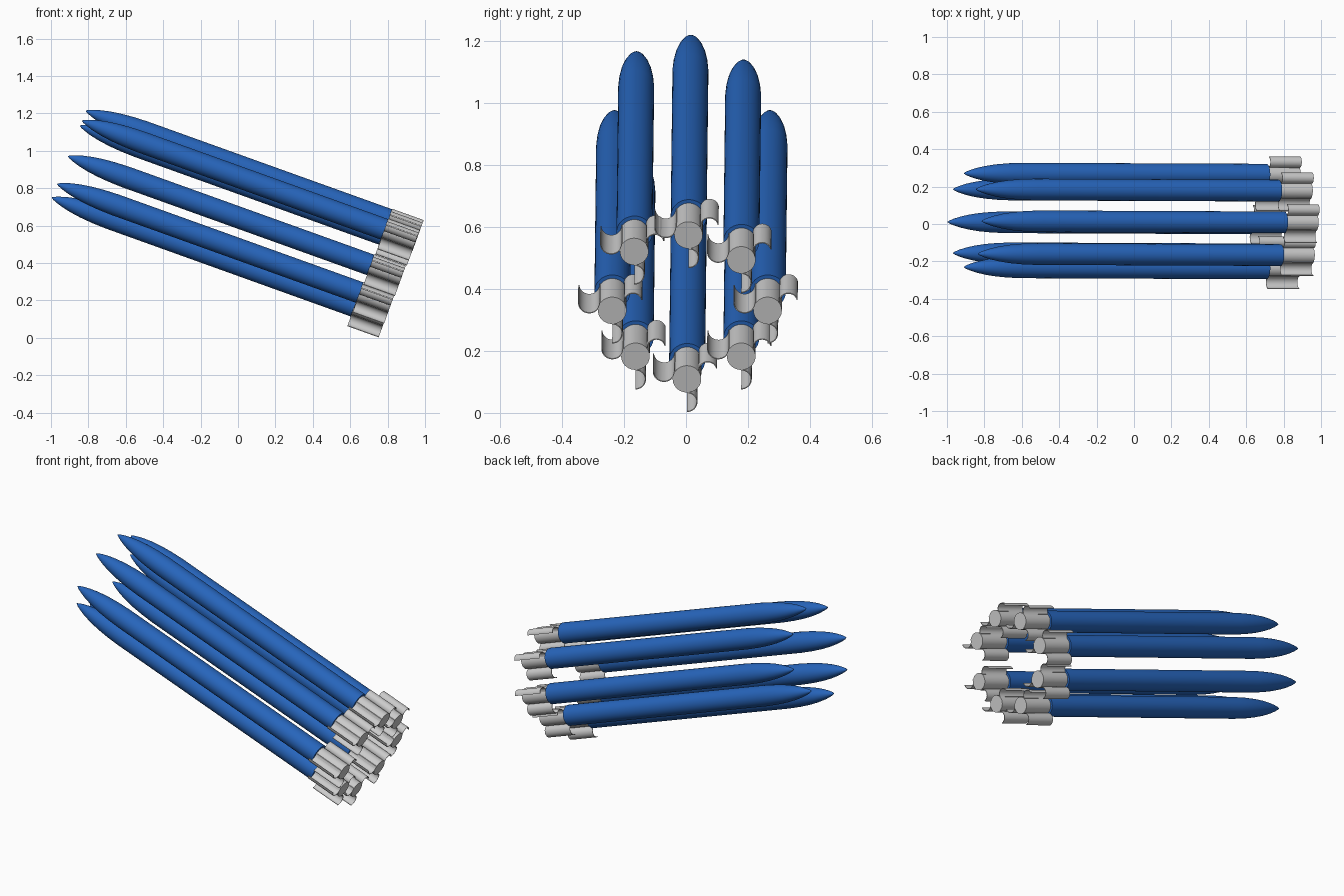
import bpy, math
from mathutils import Matrix, Vector

if "Cube" in bpy.data.objects:
    bpy.data.objects.remove(bpy.data.objects["Cube"])

LENGTH, TAIL, SIDES = 1.897, 0.178, 40
ANGLE = math.radians(19.75)

blue = bpy.data.materials.new("blue_paint")
blue.diffuse_color = (0.02, 0.13, 0.50, 1)
blue.use_nodes = True
blue.node_tree.nodes["Principled BSDF"].inputs["Base Color"].default_value = blue.diffuse_color


def make_object(name, verts, faces, matrix, mat=None):
    me = bpy.data.meshes.new(name)
    me.from_pydata(verts, [], faces)
    ob = bpy.data.objects.new(name, me)
    bpy.context.collection.objects.link(ob)
    ob.matrix_world = matrix
    if mat:
        me.materials.append(mat)
    me.shade_smooth()
    bpy.ops.object.select_all(action='DESELECT')
    ob.select_set(True)
    bpy.context.view_layer.objects.active = ob
    bpy.ops.object.shade_smooth_by_angle(angle=math.radians(35))
    return ob


def lathe(name, profile, matrix, mat=None):
    # profile of (radius, z), with z increasing; both ends are capped
    verts, faces = [], []
    for r, z in profile:
        for i in range(SIDES):
            a = 2 * math.pi * i / SIDES
            verts.append((r * math.cos(a), r * math.sin(a), z))
    for k in range(len(profile) - 1):
        for i in range(SIDES):
            j = (i + 1) % SIDES
            faces.append((k * SIDES + i, k * SIDES + j,
                          (k + 1) * SIDES + j, (k + 1) * SIDES + i))
    faces.append(tuple(reversed(range(SIDES))))
    faces.append(tuple(range((len(profile) - 1) * SIDES, len(profile) * SIDES)))
    return make_object(name, verts, faces, matrix, mat)


def curved_fin(name, hinge, tip, matrix, thick=0.003):
    # half-round strip bulging counter-clockwise, swept along the tail
    h, t = Vector(hinge), Vector(tip)
    mid, half = (h + t) / 2, (t - h) / 2
    side = Vector((-half.y, half.x))
    n, verts, faces = 16, [], []
    for i in range(n + 1):
        a = math.pi * i / n
        d = -half * math.cos(a) + side * math.sin(a)
        inner = mid + d * (1 - thick / half.length)
        outer = mid + d
        for p in (inner, outer):
            for z in (-TAIL, 0):
                verts.append((p.x, p.y, z))
    for i in range(n):
        b, c = 4 * i, 4 * i + 4
        for p, q in ((0, 1), (1, 3), (3, 2), (2, 0)):
            faces.append((b + p, b + q, c + q, c + p))
    faces += [(0, 2, 3, 1), (4 * n, 4 * n + 1, 4 * n + 3, 4 * n + 2)]
    return make_object(name, verts, faces, matrix)


# ogive nose running into a straight body
nose = [(0.002, 0), (0.009, 0.012), (0.018, 0.035), (0.029, 0.07), (0.040, 0.12),
        (0.049, 0.18), (0.055, 0.25), (0.058, 0.33)]
body = [(r, t - LENGTH) for r, t in nose] + [(0.058, -TAIL)]
tube = [(0.046, -TAIL - 0.01), (0.046, 0)]

# local x = across, local y = up, local z = rearwards
s, c = math.sin(ANGLE), math.cos(ANGLE)
rear = Vector((c, -0.004, -s)).normalized()
up = Vector((s, 0, c))
across = up.cross(rear)

# ring of eight: tail centre (y, z)
ring = [(0.003, 0.109), (-0.163, 0.182), (0.178, 0.182), (-0.238, 0.33),
        (0.263, 0.33), (-0.167, 0.52), (0.178, 0.493), (0.008, 0.573)]
for k, (y, z) in enumerate(ring, 1):
    o = Vector((0.79 + (z - 0.109) * 0.392, y, z))
    m = Matrix.Translation(o) @ Matrix((across, up, rear)).transposed().to_4x4()
    lathe(f"rocket_body_{k}", body, m, blue)
    lathe(f"tail_tube_{k}", tube, m)
    curved_fin(f"fin_right_{k}", (0.038, 0.025), (0.097, 0.036), m)
    curved_fin(f"fin_left_{k}", (-0.038, 0.028), (-0.110, 0.024), m)
    curved_fin(f"fin_bottom_{k}", (0.0, -0.045), (0.0, -0.113), m)
